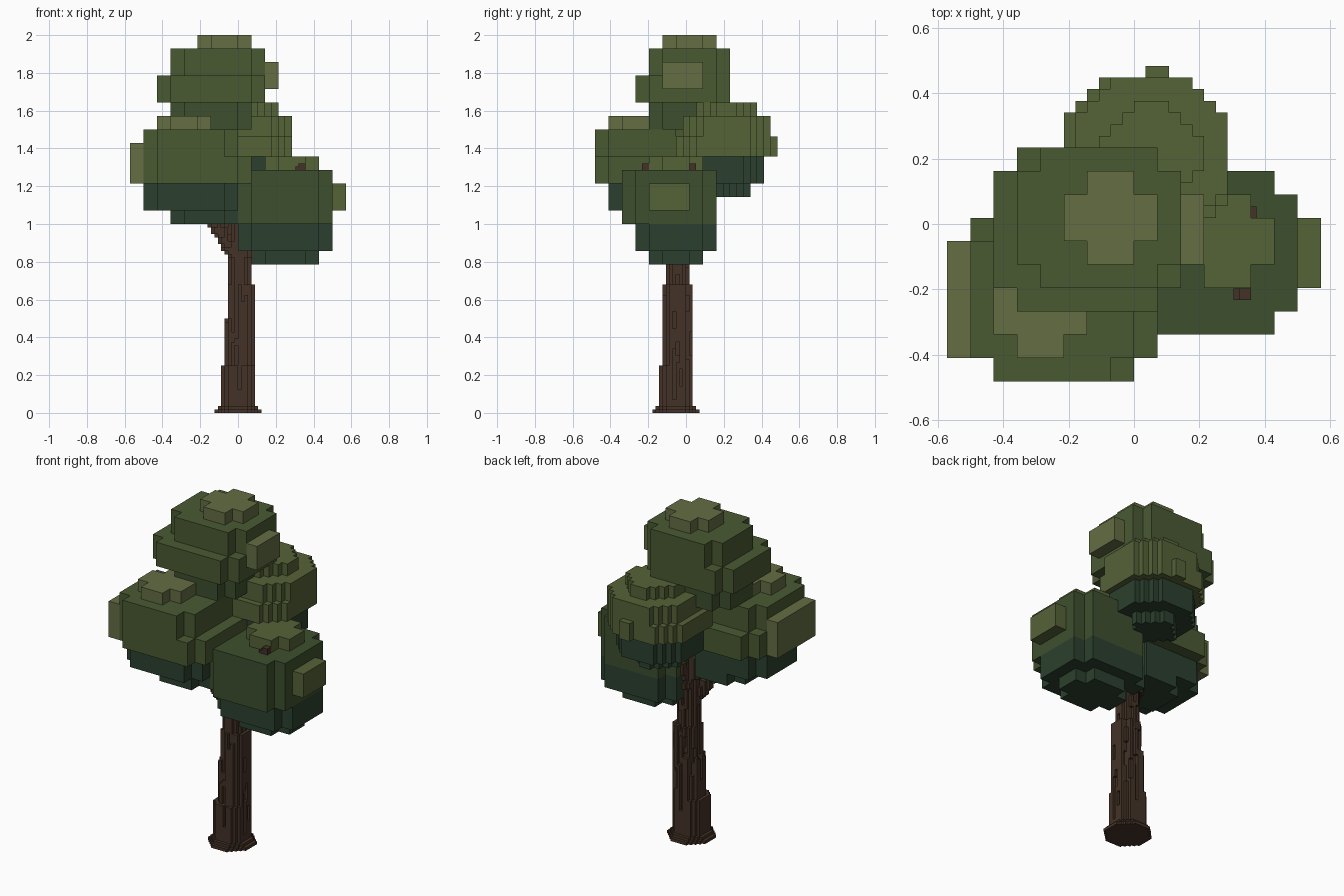
import bpy, bmesh, random
from mathutils import Vector

if "Cube" in bpy.data.objects:
    bpy.data.objects.remove(bpy.data.objects["Cube"])

random.seed(4)
U = 1 / 14          # foliage block; bark uses quarter blocks
Y0 = 0.019          # foliage grid offset in y


def material(name, r, g, b):
    m = bpy.data.materials.new(name)
    m.diffuse_color = (*[(c / 255) ** 2.2 for c in (r, g, b)], 1)
    m.use_nodes = True
    m.node_tree.nodes["Principled BSDF"].inputs["Base Color"].default_value = m.diffuse_color
    return m


MATS = [material("leaf_shadow", 47, 66, 50), material("leaf_deep", 64, 80, 50),
        material("leaf_mid", 75, 90, 54), material("leaf_fresh", 86, 98, 58),
        material("leaf_light", 100, 109, 69), material("bark", 70, 54, 43)]
SHADOW, DEEP, MID, FRESH, LIGHT, BARK = range(len(MATS))


def slab(cells, x0, x1, y0, y1, z0, z1, mat, cut=1):
    """Fill a block of cells, stepping the four upright corners by cut."""
    for x in range(x0, x1):
        for y in range(y0, y1):
            if min(x - x0, x1 - 1 - x) + min(y - y0, y1 - 1 - y) >= cut:
                for z in range(z0, z1):
                    cells[x, y, z] = mat


def build(name, cells, size, yoff):
    """Skin the outside of the cells and merge coplanar faces."""
    bm, verts = bmesh.new(), {}
    for c, mat in cells.items():
        for ax in range(3):
            for s in (0, 1):
                n = list(c)
                n[ax] += 2 * s - 1
                if tuple(n) in cells:
                    continue
                loop = [(0, 0), (1, 0), (1, 1), (0, 1)]
                face = []
                for a, b in (loop if s else loop[::-1]):
                    p = list(c)
                    p[ax] += s
                    p[(ax + 1) % 3] += a
                    p[(ax + 2) % 3] += b
                    k = tuple(p)
                    if k not in verts:
                        verts[k] = bm.verts.new((k[0] * size, k[1] * size + yoff, k[2] * size))
                    face.append(verts[k])
                bm.faces.new(face).material_index = mat
    bmesh.ops.dissolve_limit(bm, angle_limit=0.02, verts=bm.verts[:], edges=bm.edges[:],
                             delimit={'MATERIAL'})
    me = bpy.data.meshes.new(name)
    bm.to_mesh(me)
    bm.free()
    for m in MATS:
        me.materials.append(m)
    bpy.context.collection.objects.link(bpy.data.objects.new(name, me))


def clump(name, box, z, layers, bump, bump_mat, cap=None, cap_mat=LIGHT, size=U, cut=1):
    """Stack slabs inset from box (left, front, far sides), add a side bump and a plus-shaped cap."""
    cells = {}
    x0, x1, y0, y1 = box
    for left, front, far, height, mat in layers:
        slab(cells, x0 + left, x1 - far, y0 + front, y1 - far, z, z + height, mat, cut)
        z += height
    if cap:
        x, y = cap
        slab(cells, x, x + 4, y, y + 4, z, z + 1, cap_mat)
    slab(cells, *bump, bump_mat, 0)
    build(name, cells, size, Y0)


# Leaf clumps
clump("top_leaves", (-6, 2, -4, 3), 21, [(1, 1, 1, 2, DEEP), (0, 0, 0, 2, MID), (1, 1, 0, 2, MID)],
      (2, 3, -2, 1, 24, 26), LIGHT, (-3, -2))
clump("left_leaves", (-7, 1, -7, 1), 14,
      [(2, 2, 1, 1, SHADOW), (0, 1, 1, 2, SHADOW), (0, 0, 0, 2, MID), (0, 0, 1, 2, MID)],
      (-8, -7, -6, -1, 17, 20), LIGHT, (-6, -6))
clump("right_leaves", (0, 7, -5, 2), 11,
      [(1, 2, 1, 1, SHADOW), (0, 1, 0, 2, SHADOW), (0, 0, 0, 4, DEEP)],
      (7, 8, -3, 0, 15, 17), FRESH, (2, -3), FRESH)
clump("back_leaves", (-6, 8, -2, 12), 32,
      [(3, 4, 3, 2, SHADOW), (1, 1, 1, 4, SHADOW), (0, 0, 0, 3, FRESH),
       (1, 1, 0, 3, FRESH), (3, 3, 2, 2, FRESH)],
      (1, 3, 12, 13, 38, 41), FRESH, size=U / 2, cut=3)

# Trunk: tapering, leaning stack with a flared foot
trunk = {}
for z in range(58):
    f = max(0, 2 - z)
    upper = z >= 38
    slab(trunk, -5 + min(z // 14, 2) - f, 5 - upper - 2 * (z >= 47) + f,
         -8 + (z >= 14) + upper - f, 2 - upper + f, z, z + 1, BARK, 2 + f)

# Bark grooves: knock vertical strips out of the trunk surface
for _ in range(45):
    x, y, z = random.choice([c for c in trunk if 2 < c[2] < 50 and any(
        (c[0] + a, c[1] + b, c[2]) not in trunk for a, b in ((1, 0), (-1, 0), (0, 1), (0, -1)))])
    for k in range(z, min(z + random.randint(5, 16), 50)):
        trunk.pop((x, y, k), None)

# Branches: tapering runs into each clump, two tips poking out on the right
fork = Vector((0, -3, 45))
for tip in [(-15, -11, 70), (19, -12, 73), (20, 2, 73), (-7, 0, 92), (2, 8, 74)]:
    for i in range(61):
        x, y, z = (round(v) for v in fork.lerp(Vector(tip), i / 60))
        r = 2 if i < 30 else 1
        slab(trunk, x - r, x + r, y - r, y + r, z - 1, z + 1, BARK, r - 1)
build("trunk", trunk, U / 4, 0)
